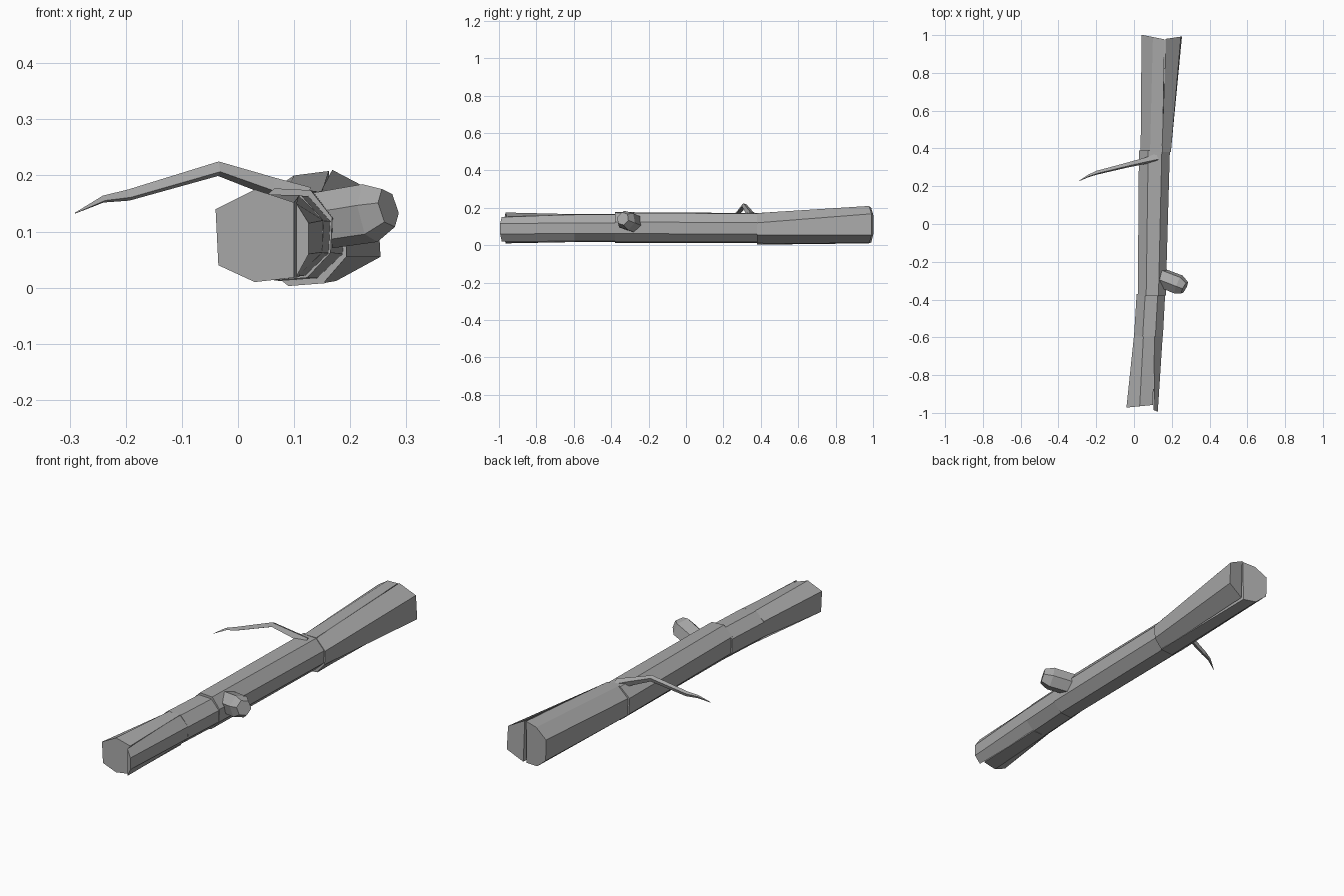
import bpy, bmesh, math
from mathutils import Vector

bark = bpy.data.materials.new("bark_grey")
bark.diffuse_color = (0.4, 0.4, 0.4, 1)


def loft(name, rings):
    """Skin a list of equal-length point rings and cap both ends."""
    bm = bmesh.new()
    loops = [[bm.verts.new(p) for p in ring] for ring in rings]
    n = len(loops[0])
    for a, b in zip(loops, loops[1:]):
        for i in range(n):
            j = (i + 1) % n
            bm.faces.new((a[i], a[j], b[j], b[i]))
    bm.faces.new(loops[0])
    bm.faces.new(loops[-1])
    bmesh.ops.recalc_face_normals(bm, faces=bm.faces)
    me = bpy.data.meshes.new(name)
    bm.to_mesh(me)
    bm.free()
    me.materials.append(bark)
    ob = bpy.data.objects.new(name, me)
    bpy.context.collection.objects.link(ob)
    return ob


# Eight-sided trunk outline inside a unit box
OUTLINE = [(0.30, 1), (0.74, 0.98), (1, 0.68), (0.98, 0.3),
           (0.70, 0.03), (0.30, 0), (0.02, 0.25), (0, 0.73)]


def trunk_ring(y, x0, x1, z0, z1):
    return [(x0 + u * (x1 - x0), y, z0 + v * (z1 - z0)) for u, v in OUTLINE]


def flat_ring(y, pts, slant=0.0):
    """Ring from x, z points; slant shifts y along x to break the end."""
    x0 = pts[0][0]
    return [(x, y + slant * (x - x0), z) for x, z in pts]


def tube(name, path, radii, sides):
    pts = [Vector(p) for p in path]
    rings = []
    for i, p in enumerate(pts):
        d = (pts[min(i + 1, len(pts) - 1)] - pts[max(i - 1, 0)]).normalized()
        side = d.cross(Vector((0, 0, 1))).normalized()
        up = side.cross(d)
        rings.append([p + radii[i] * (math.cos(t) * side + math.sin(t) * up)
                      for t in (2 * math.pi * (k + 0.25) / sides for k in range(sides))])
    return loft(name, rings)


# Middle of the log
loft("trunk_middle", [trunk_ring(-0.38, 0.02, 0.168, 0.013, 0.177),
                      trunk_ring(0.39, 0.026, 0.19, 0.012, 0.172)])
loft("trunk_collar", [trunk_ring(-0.595, 0.0, 0.153, 0.017, 0.167),
                      trunk_ring(-0.37, 0.014, 0.165, 0.017, 0.166)])

# Front end, split into a large piece and a longer sliver
loft("front_piece", [
    flat_ring(-0.965, [(0.03, 0.175), (-0.04, 0.14), (-0.035, 0.04),
                       (0.03, 0.01), (0.10, 0.018), (0.10, 0.152)], 0.1),
    flat_ring(-0.59, [(0.05, 0.166), (0.0, 0.13), (0.004, 0.055),
                      (0.045, 0.017), (0.11, 0.019), (0.11, 0.165)])])
loft("front_sliver", [
    flat_ring(-0.985, [(0.104, 0.15), (0.126, 0.115), (0.126, 0.06), (0.104, 0.02)], -0.4),
    flat_ring(-0.59, [(0.108, 0.165), (0.152, 0.12), (0.15, 0.063), (0.106, 0.02)])])

# Flared back end, split into two pieces with a narrow gap
loft("back_piece", [
    flat_ring(0.38, [(0.085, 0.172), (0.035, 0.125), (0.036, 0.045),
                     (0.09, 0.003), (0.155, 0.008), (0.15, 0.172)]),
    flat_ring(0.99, [(0.10, 0.2), (0.04, 0.16), (0.042, 0.06),
                     (0.095, 0.015), (0.16, 0.01), (0.162, 0.208)], -0.2)])
loft("back_split", [
    flat_ring(0.38, [(0.148, 0.172), (0.195, 0.12), (0.193, 0.055), (0.152, 0.008)]),
    flat_ring(0.98, [(0.168, 0.21), (0.248, 0.168), (0.254, 0.055), (0.175, 0.012)], 0.15)])

# Broken branch stub on the right
tube("branch_stub", [(0.12, -0.275, 0.115), (0.235, -0.32, 0.133), (0.268, -0.338, 0.142)],
     [0.052, 0.054, 0.036], 6)

# Thin bent twig on the left
tube("twig", [(0.12, 0.35, 0.158), (0.06, 0.335, 0.18), (-0.035, 0.312, 0.212),
              (-0.195, 0.272, 0.165), (-0.24, 0.255, 0.158), (-0.29, 0.228, 0.133)],
     [0.024, 0.018, 0.014, 0.011, 0.007, 0.001], 4)
